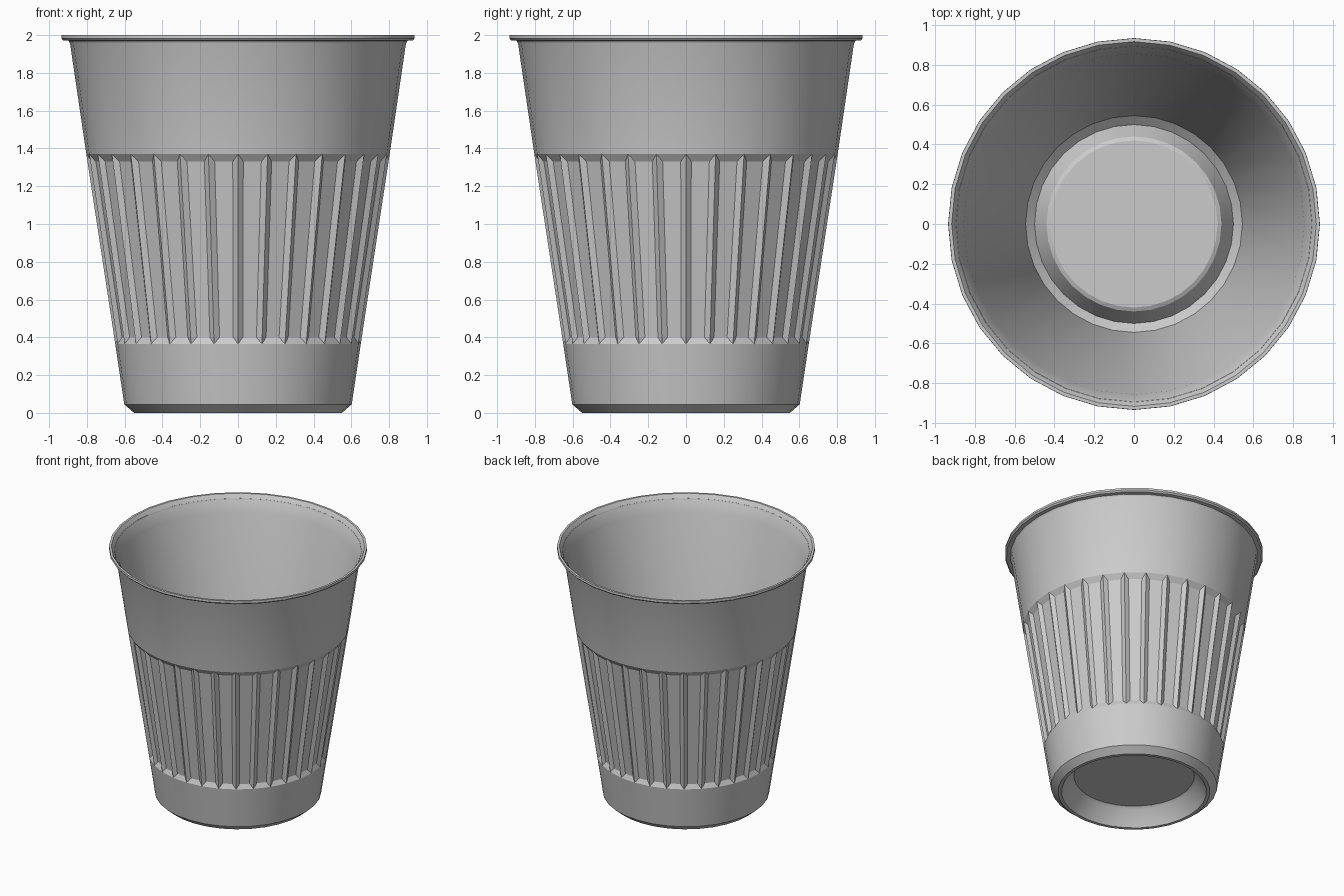
import bpy, bmesh, math

if "Cube" in bpy.data.objects:
    bpy.data.objects.remove(bpy.data.objects["Cube"])

N = 32                 # sides and ribs
STEP = 2 * math.pi / N
bm = bmesh.new()


def point(r, z, a):
    return bm.verts.new((r * math.cos(a), r * math.sin(a), z))


def ring(r, z):
    return [point(r, z, i * STEP) for i in range(N)]


def bridge(a, b):
    for i in range(N):
        j = (i + 1) % N
        bm.faces.new((a[i], a[j], b[j], b[i]))


def sweep(profile, cap):
    """Revolve a (radius, z) profile; cap the first or last ring."""
    rings = [ring(r, z) for r, z in profile]
    for a, b in zip(rings, rings[1:]):
        bridge(a, b)
    bm.faces.new(rings[cap])
    return rings


# Recessed underside, foot chamfer and plain lower band
lower = sweep([(0.435, 0.13), (0.455, 0.115), (0.525, 0.0), (0.55, 0.0),
               (0.602, 0.045), (0.65, 0.365)], 0)

# Plain upper band, rolled rim, inner wall and raised floor
upper = sweep([(0.803, 1.37), (0.889, 1.955), (0.895, 1.97), (0.925, 1.972),
               (0.935, 1.983), (0.934, 2.0), (0.917, 2.0), (0.897, 1.972),
               (0.886, 1.95), (0.857, 1.88), (0.545, 0.085), (0.5, 0.045),
               (0.44, 0.15), (0.42, 0.16)], -1)

# Ribbed band: pointed ridges flush with the wall, sunken panels between
low, top = lower[-1], upper[0]


def panel_corners(r, z, half_width):
    off = half_width / r
    return ([point(r, z, i * STEP - off) for i in range(N)],
            [point(r, z, i * STEP + off) for i in range(N)])


low_l, low_r = panel_corners(0.632, 0.4, 0.026)
top_l, top_r = panel_corners(0.773, 1.33, 0.028)
for i in range(N):
    j = (i + 1) % N
    bm.faces.new((low[i], low_r[i], top_r[i], top[i]))
    bm.faces.new((low_l[i], low[i], top[i], top_l[i]))
    bm.faces.new((low_r[i], low_l[j], top_l[j], top_r[i]))
    bm.faces.new((low[i], low[j], low_l[j], low_r[i]))
    bm.faces.new((top_r[i], top_l[j], top[j], top[i]))

bmesh.ops.recalc_face_normals(bm, faces=bm.faces[:])
mesh = bpy.data.meshes.new("ribbed_cup")
bm.to_mesh(mesh)
bm.free()
cup = bpy.data.objects.new("ribbed_cup", mesh)
bpy.context.collection.objects.link(cup)

# Smooth shading with crisp rib and rim edges
bpy.context.view_layer.objects.active = cup
cup.select_set(True)
bpy.ops.object.shade_smooth_by_angle(angle=math.radians(25))
